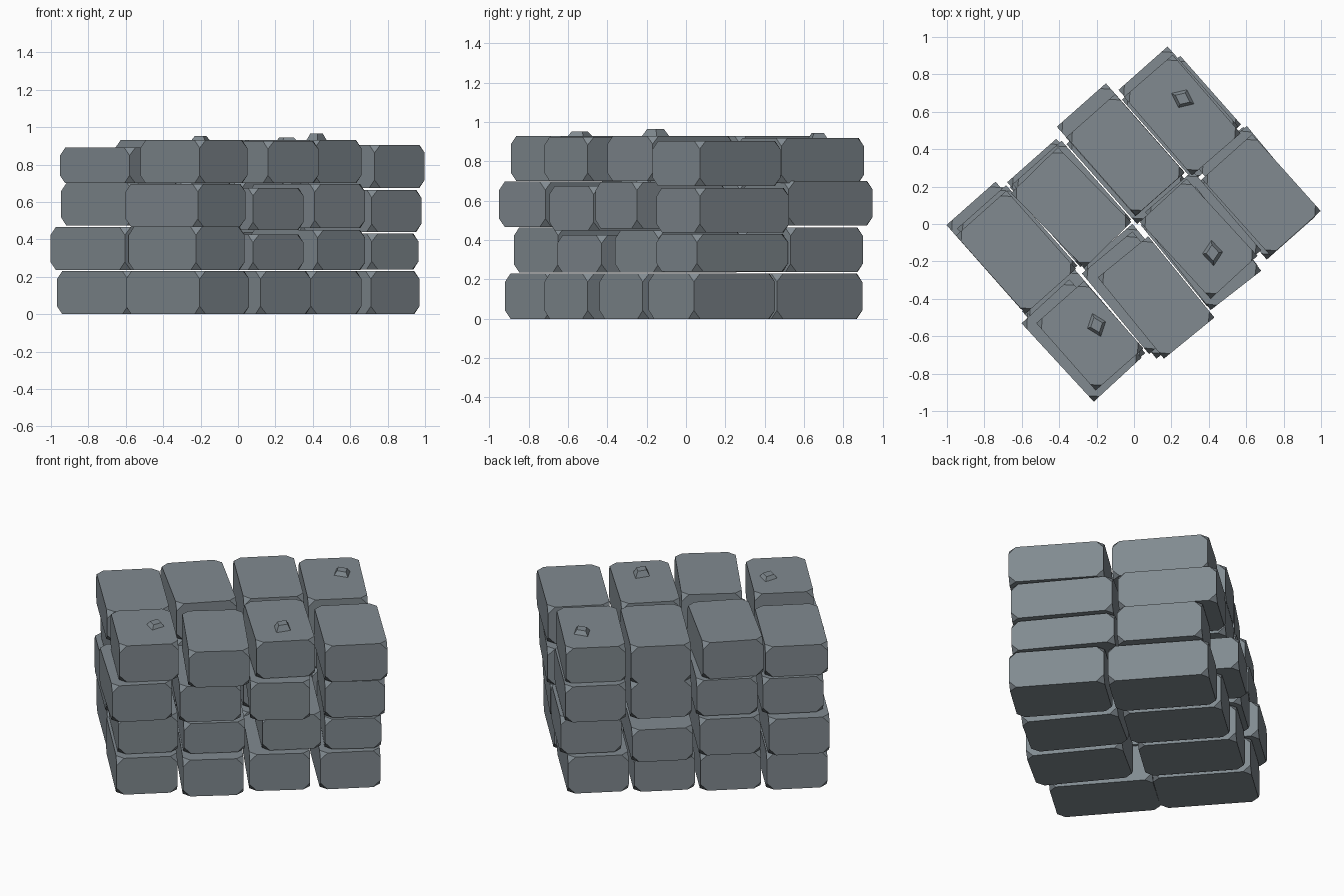
import bpy, bmesh, math
from mathutils import Matrix, Vector

if "Cube" in bpy.data.objects:
    bpy.data.objects.remove(bpy.data.objects["Cube"])

stone = bpy.data.materials.new("slate grey stone")
stone.diffuse_color = (0.22, 0.255, 0.28, 1)
stone.use_nodes = True
stone.node_tree.nodes["Principled BSDF"].inputs["Base Color"].default_value = stone.diffuse_color


def finish(bm, name):
    me = bpy.data.meshes.new(name)
    bmesh.ops.recalc_face_normals(bm, faces=bm.faces)
    bm.to_mesh(me)
    bm.free()
    me.materials.append(stone)
    bpy.context.collection.objects.link(bpy.data.objects.new(name, me))


def brick(name, x0, y0, x1, y1, length, z0, z1, cut=0.042):
    """Block whose short edge runs from (x0,y0) to (x1,y1); it extends backwards."""
    a, b = Vector((x0, y0, 0)), Vector((x1, y1, 0))
    v = (b - a).normalized()
    u = Vector((-v.y, v.x, 0))
    c = (a + b) / 2 + u * length / 2 + Vector((0, 0, (z0 + z1) / 2))
    bm = bmesh.new()
    bmesh.ops.create_cube(bm, size=1)
    bmesh.ops.scale(bm, vec=((b - a).length, length, z1 - z0), verts=bm.verts)
    # cut only the eight corners
    bmesh.ops.bevel(bm, geom=bm.verts[:], offset=cut, offset_type='OFFSET',
                    segments=1, profile=0.5, affect='VERTICES')
    bmesh.ops.rotate(bm, matrix=Matrix.Rotation(math.atan2(v.y, v.x), 3, 'Z'), verts=bm.verts)
    bmesh.ops.translate(bm, vec=c, verts=bm.verts)
    finish(bm, name)


# front row, end edges of each layer's four bricks: x0, y0, x1, y1
ends = [
    [(-.205, -.92, .06, -.69), (.12, -.72, .39, -.50), (.39, -.44, .66, -.22), (.71, -.19, .97, .04)],
    [(-.225, -.875, .035, -.65), (.08, -.655, .35, -.43), (.425, -.36, .68, -.14), (.715, -.15, .965, .055)],
    [(-.215, -.95, .04, -.715), (.08, -.695, .35, -.47), (.41, -.46, .68, -.25), (.715, -.15, .98, .07)],
    [(-.205, -.89, .05, -.665), (.16, -.72, .43, -.50), (.41, -.40, .66, -.17), (.73, -.17, .998, .07)],
]
front_len = [(.60, .56, .56, .55), (.55, .56, .56, .60), (.57, .56, .57, .59), (.48, .56, .56, .55)]
front_z = [
    [(0, .23)] * 4,
    [(.235, .465), (.235, .425), (.235, .45), (.24, .43)],
    [(.467, .697), (.45, .675), (.46, .695), (.44, .665)],
    [(.70, .93), (.70, .925), (.70, .93), (.675, .905)],
]
# back row, lower layers: near corner of the first and last brick, lengths, heights
back_ends = [((-.59, -.46), (.32, .23)), ((-.605, -.455), (.31, .30)), ((-.565, -.455), (.295, .29))]
back_len = [(.57, .57, .57, .58), (.60, .57, .63, .49), (.575, .56, .56, .57)]
back_z = [[(0, .23)] * 4,
          [(.237, .465), (.237, .465), (.237, .44), (.237, .465)],
          [(.475, .70)] * 4]
# back row, top layer: x0, y0, x1, y1, length, z0, z1
top_back = [
    (-.58, -.48, -.31, -.24, .56, .70, .89),
    (-.265, -.235, -.015, .01, .56, .70, .93),
    (.01, .045, .27, .275, .56, .70, .93),
    (.31, .26, .57, .485, .555, .69, .92),
]

# stacked bricks
across = Vector((math.cos(math.radians(41.5)), math.sin(math.radians(41.5)))) * .35
for k in range(4):
    for i in range(4):
        brick(f"front_brick_{k}_{i}", *ends[k][i], front_len[k][i], *front_z[k][i])
        if k == 3:
            brick(f"back_brick_{k}_{i}", *top_back[i])
        else:
            p = Vector(back_ends[k][0]).lerp(Vector(back_ends[k][1]), i / 3)
            brick(f"back_brick_{k}_{i}", *p, *(p + across), back_len[k][i], *back_z[k][i])

# small stone chips on top
for n, (x, y, z, h, turn) in enumerate([(-.20, -.54, .93, .022, 20), (.26, .67, .92, .025, 65),
                                        (.42, -.155, .93, .035, 5)]):
    bm = bmesh.new()
    bmesh.ops.create_cone(bm, cap_ends=True, segments=4, radius1=.08, radius2=.045, depth=h + .01)
    bmesh.ops.scale(bm, vec=(.75, .95, 1), verts=bm.verts)
    bmesh.ops.rotate(bm, matrix=Matrix.Rotation(math.radians(turn), 3, 'Z'), verts=bm.verts)
    bmesh.ops.translate(bm, vec=(x, y, z + h / 2 - .005), verts=bm.verts)
    finish(bm, f"stone_chip_{n}")
